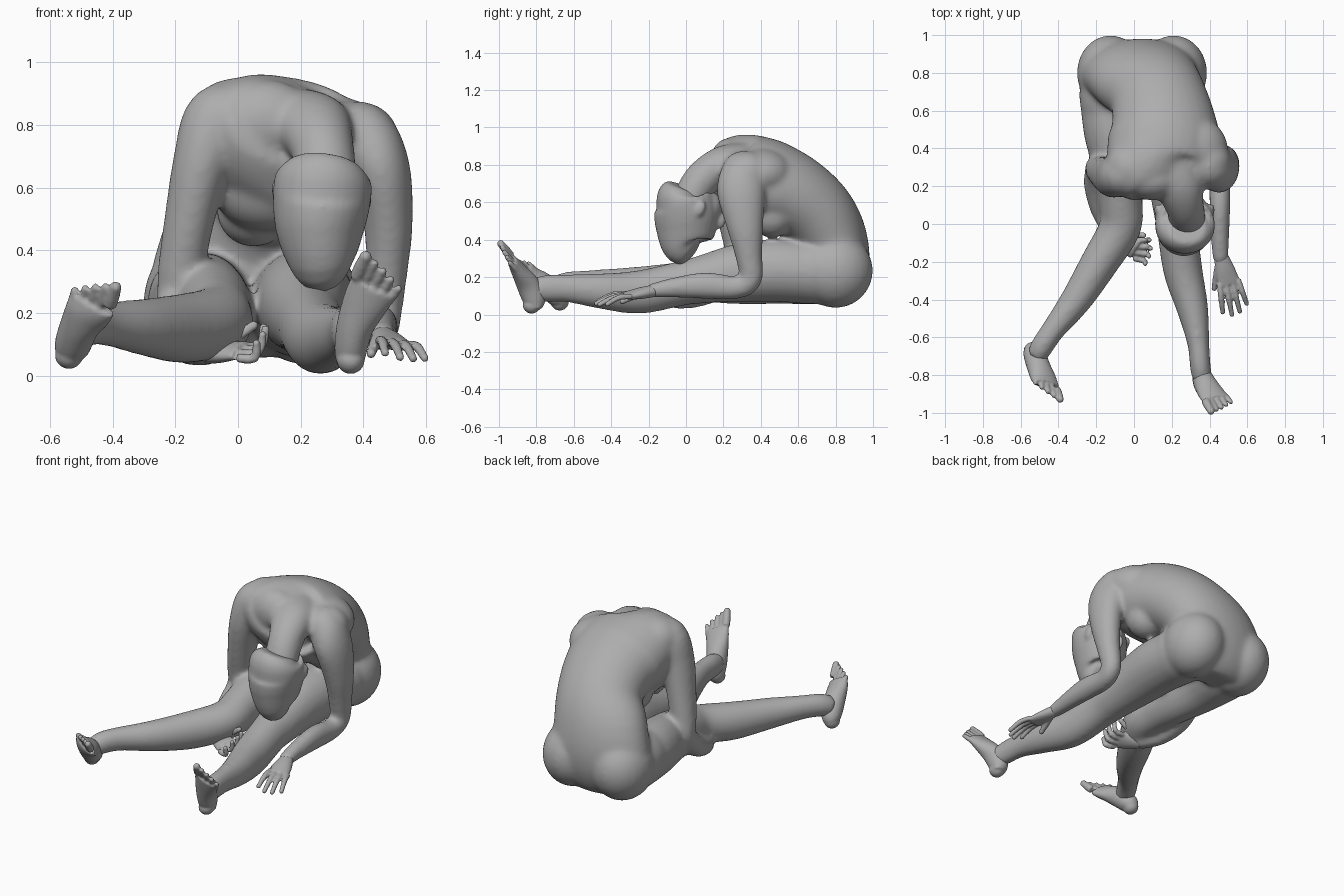
import bpy, bmesh, math
from mathutils import Vector, Matrix

bm = bmesh.new()
skin = bpy.data.materials.new("dark_grey")
skin.diffuse_color = (.42, .42, .42, 1)


def finish(name, voxel, iterations):
    """Fuse everything built so far into one smooth skin object."""
    global bm
    bmesh.ops.recalc_face_normals(bm, faces=bm.faces[:])
    mesh = bpy.data.meshes.new(name)
    bm.to_mesh(mesh)
    bm.free()
    bm = bmesh.new()
    mesh.materials.append(skin)
    ob = bpy.data.objects.new(name, mesh)
    bpy.context.collection.objects.link(ob)
    fuse = ob.modifiers.new("fuse", 'REMESH')
    fuse.mode, fuse.voxel_size, fuse.use_smooth_shade = 'VOXEL', voxel, True
    relax = ob.modifiers.new("relax", 'SMOOTH')
    relax.factor, relax.iterations = .5, iterations


def spline(pts, i, t):
    # Catmull-Rom interpolation of position and radii together
    n = len(pts) - 1
    a, b, c, d = (pts[min(max(k, 0), n)] for k in (i - 1, i, i + 1, i + 2))
    return [0.5 * (2 * q + (r - p) * t + (2 * p - 5 * q + 4 * r - s) * t * t
                   + (3 * q - p - 3 * r + s) * t ** 3) for p, q, r, s in zip(a, b, c, d)]


def tube(pts, side=(1, 0, 0), tilt=(0, 0, 0), sub=5, sides=20, grow=0):
    """Closed loft through (x, y, z, half width, half depth) stations."""
    st = [spline(pts, i, k / sub) for i in range(len(pts) - 1) for k in range(sub)]
    st.append(list(pts[-1]))
    pos = [Vector(s[:3]) for s in st]
    rings = []
    for i, s in enumerate(st):
        tan = (pos[min(i + 1, len(st) - 1)] - pos[max(i - 1, 0)]).normalized()
        ref = Vector(side) + Vector(tilt) * (i / (len(st) - 1))
        u = (ref - tan * ref.dot(tan)).normalized()
        v = tan.cross(u)
        rings.append([bm.verts.new(pos[i] + u * (s[3] + grow) * math.cos(a)
                                   + v * (s[4] + grow) * math.sin(a))
                      for a in (2 * math.pi * k / sides for k in range(sides))])
    for r0, r1 in zip(rings, rings[1:]):
        for k in range(sides):
            j = (k + 1) % sides
            bm.faces.new((r0[k], r0[j], r1[j], r1[k]))
    bm.faces.new(rings[0][::-1])
    bm.faces.new(rings[-1])


def blob(c, r, rot=(0, 0, 0)):
    m = Matrix.Translation(c)
    for ang, ax in zip(rot, 'XYZ'):
        m = m @ Matrix.Rotation(math.radians(ang), 4, ax)
    bmesh.ops.create_uvsphere(bm, u_segments=24, v_segments=16, radius=1,
                              matrix=m @ Matrix.Diagonal((*r, 1)))


def digit(a, b, r, bend=Vector()):
    mid = (a + b) / 2 + bend
    tube([(*a, r, r), (*mid, r, r), (*b, r * .85, r * .85)], side=(.9, .3, .31), sub=3, sides=10)
    blob(b, (r * .87,) * 3)


def hand(wrist, knuckle, tip, side, thumb, bend):
    w, k, t, s = Vector(wrist), Vector(knuckle), Vector(tip), Vector(side).normalized()
    tube([(*w, .038, .033), (*((w + k) / 2), .053, .03), (*k, .06, .02)], side=s)
    for i, ln in enumerate((.85, 1, .95, .75)):
        o = i - 1.5
        digit(k + s * o * .034 - (t - k) * .1, k + (t - k) * ln + s * o * .045, .0155, Vector(bend))
    digit(w.lerp(k, .3) - s * .03, Vector(thumb), .018)


def foot(path, toe, side, heel):
    s = Vector(side).normalized()
    tube(path, side=s, grow=.002)
    blob(heel, (.045, .048, .045))
    b, t = Vector(path[-1][:3]), Vector(toe)
    for i, (ln, r) in enumerate(((1, .023), (1, .016), (.95, .016), (.85, .015), (.72, .015))):
        o = s * (i - 2)
        digit(b + o * .033 - (t - b) * .2, b + (t - b) * ln + o * .037, r)


# Torso: curled spine from pelvis to shoulders
tube([(.045, .78, .07, .18, .09), (.045, .79, .14, .28, .15), (.045, .79, .27, .325, .188),
      (.06, .765, .42, .295, .195), (.12, .69, .545, .255, .205), (.155, .56, .645, .27, .22),
      (.16, .42, .70, .30, .238), (.13, .29, .765, .27, .208), (.16, .21, .80, .20, .14)],
     tilt=(0, 0, -.25), sides=32, grow=.004)
# Buttocks and hips
for x in (-.125, .21):
    blob((x, .80, .235), (.178, .20, .20))
    blob((x, .68, .23), (.165, .24, .175))
# Chest and shoulder masses
for x in (.05, .29):
    blob((x, .46, .53), (.12, .12, .12))
blob((.10, .35, .63), (.20, .14, .17))
blob((.32, .39, .76), (.18, .18, .13), (0, 8, 0))
blob((.39, .33, .755), (.125, .12, .12))
blob((-.01, .30, .825), (.14, .14, .125))
blob((.09, .235, .81), (.16, .11, .135))

# Left leg
tube([(.20, .80, .23, .14, .14), (.20, .70, .22, .165, .16), (.21, .50, .235, .16, .165),
      (.21, .30, .225, .145, .155), (.22, .10, .19, .12, .127), (.23, -.03, .165, .105, .115),
      (.26, -.25, .12, .10, .113), (.31, -.45, .125, .08, .092), (.34, -.63, .14, .055, .072),
      (.35, -.74, .14, .052, .07), (.36, -.82, .13, .05, .06)], grow=.004)
# Right leg
tube([(-.11, .80, .23, .14, .14), (-.115, .70, .22, .165, .16), (-.115, .50, .225, .15, .165),
      (-.085, .30, .21, .128, .153), (-.07, .12, .19, .112, .125), (-.075, -.02, .17, .108, .11),
      (-.18, -.20, .15, .097, .108), (-.305, -.40, .155, .08, .087),
      (-.42, -.55, .165, .06, .067), (-.485, -.645, .16, .057, .063),
      (-.515, -.70, .14, .052, .055)], grow=.004)
# Left arm
tube([(.30, .31, .77, .09, .09), (.39, .30, .765, .105, .105), (.455, .295, .66, .09, .125),
      (.48, .315, .48, .073, .095), (.475, .335, .32, .06, .068), (.465, .345, .19, .052, .057),
      (.455, .27, .145, .052, .056), (.455, .10, .155, .05, .066), (.455, -.08, .142, .043, .047),
      (.46, -.20, .125, .038, .03)], grow=.006)
# Right arm
tube([(.04, .27, .83, .09, .09), (-.06, .26, .82, .105, .105), (-.115, .25, .68, .088, .105),
      (-.155, .265, .50, .075, .088), (-.182, .285, .34, .069, .07), (-.195, .29, .25, .06, .06),
      (-.20, .19, .15, .058, .058), (-.165, .05, .09, .048, .048), (-.09, -.07, .07, .038, .036)],
     grow=.006)
# Neck
tube([(.18, .32, .79, .16, .13), (.235, .20, .80, .125, .10), (.27, .09, .725, .098, .095),
      (.28, .03, .63, .095, .09), (.28, .02, .56, .09, .09)], grow=.004)
finish("body", .012, 20)

# Head hanging forward, with chin, nose and ears
tube([(.28, .035, .335, .065, .07), (.268, .0, .37, .11, .13), (.262, .0, .47, .143, .165),
      (.268, .0, .57, .157, .17), (.275, -.02, .64, .15, .138), (.28, -.01, .68, .10, .09)], sides=28)
blob((.275, .12, .57), (.075, .07, .09), (-10, 0, 0))
blob((.27, .185, .50), (.022, .03, .045), (-15, 0, 0))
for x, z in ((.125, .595), (.41, .565)):
    blob((x, .075, z), (.018, .028, .045), (-25, 0, 0))
finish("head", .01, 9)

# Left foot
foot([(.36, -.805, .03, .04, .03), (.36, -.81, .08, .05, .06), (.375, -.845, .16, .058, .06),
      (.408, -.895, .235, .072, .04), (.435, -.93, .285, .078, .024)],
     (.464, -.972, .335), (.77, .25, -.6), (.36, -.825, .05))
finish("left_foot", .007, 3)

# Right foot
foot([(-.535, -.66, .05, .035, .03), (-.53, -.68, .09, .055, .055), (-.505, -.755, .16, .062, .056),
      (-.478, -.82, .205, .074, .038), (-.465, -.85, .235, .08, .024)],
     (-.455, -.89, .283), (-.85, .5, .03), (-.54, -.675, .066))
finish("right_foot", .007, 3)

# Left hand beside the leg, right hand hooked under the knee
hand((.46, -.17, .127), (.505, -.32, .10), (.54, -.475, .055), (.93, .22, -.15),
     (.425, -.34, .07), (0, 0, .015))
finish("left_hand", .0065, 3)
hand((-.10, -.06, .07), (.01, -.135, .08), (.085, -.15, .14), (-.1, -.85, -.3),
     (.05, -.06, .16), (.025, 0, -.025))
finish("right_hand", .0065, 3)
